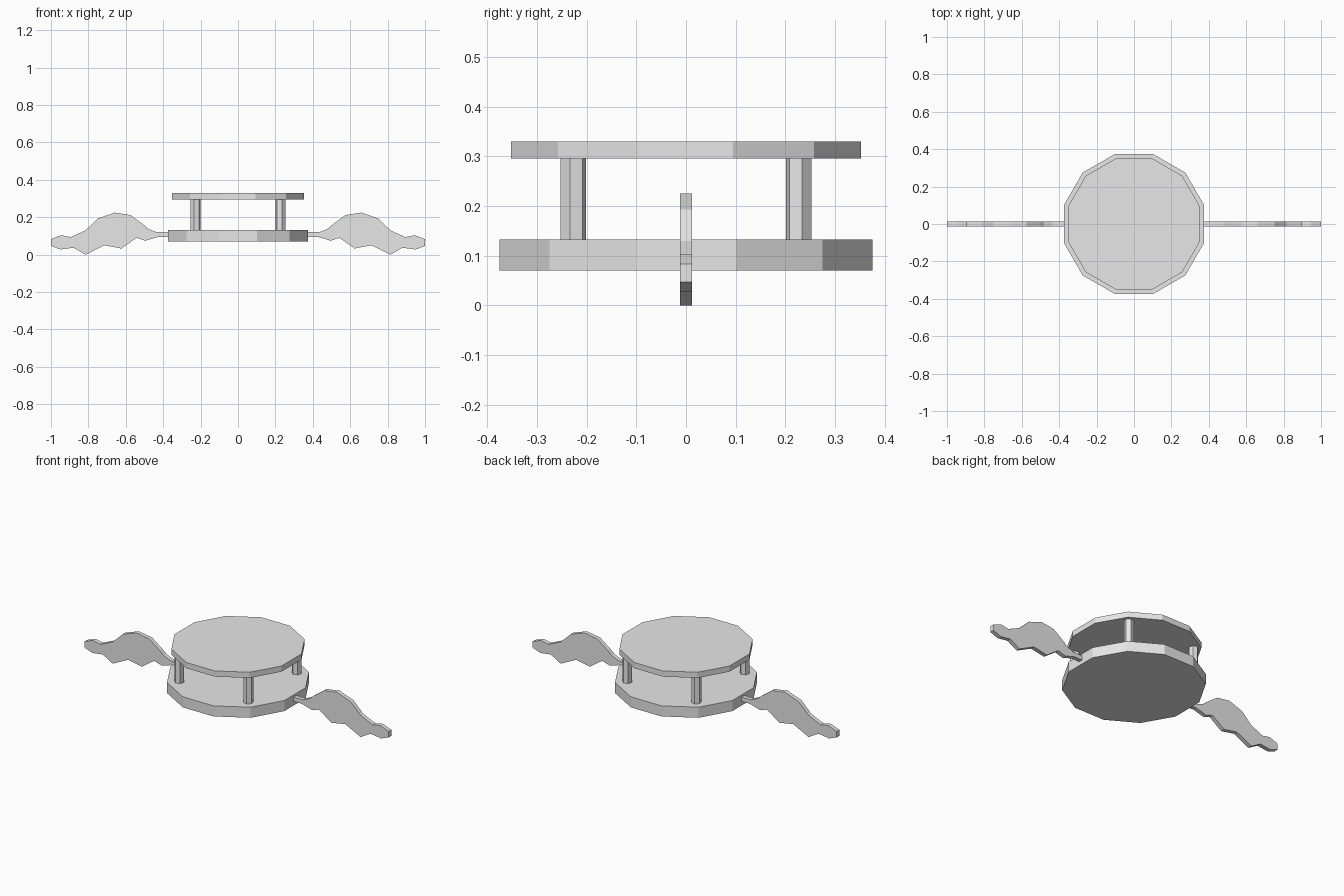
import bpy
import bmesh
from math import cos, sin, pi
from mathutils import Vector

cube = bpy.data.objects.get("Cube")
if cube:
    bpy.data.objects.remove(cube, do_unlink=True)

# Single stone colour
stone = bpy.data.materials.new("pale_grey_stone")
stone.use_nodes = True
stone.diffuse_color = (0.8, 0.8, 0.8, 1)
stone.node_tree.nodes["Principled BSDF"].inputs["Base Color"].default_value = (0.8, 0.8, 0.8, 1)


def add_prisms(name, outlines, place, direction):
    """Extrude flat outlines into closed solids, all in one object."""
    bm = bmesh.new()
    for outline in outlines:
        face = bm.faces.new([bm.verts.new(place(*p)) for p in outline])
        grown = bmesh.ops.extrude_face_region(bm, geom=[face], use_keep_orig=True)
        verts = [g for g in grown["geom"] if isinstance(g, bmesh.types.BMVert)]
        bmesh.ops.translate(bm, verts=verts, vec=direction)
    bmesh.ops.recalc_face_normals(bm, faces=bm.faces)
    mesh = bpy.data.meshes.new(name)
    bm.to_mesh(mesh)
    bm.free()
    mesh.materials.append(stone)
    obj = bpy.data.objects.new(name, mesh)
    bpy.context.collection.objects.link(obj)
    return obj


def clip_to_disc(outline, apothem, sides=12):
    """Trim an outline to a regular polygon with flat sides on the axes."""
    pts = [Vector(p) for p in outline]
    for i in range(sides):
        n = Vector((cos(2 * pi * i / sides), sin(2 * pi * i / sides)))
        kept = []
        for a, b in zip(pts, pts[1:] + pts[:1]):
            da, db = a.dot(n) - apothem, b.dot(n) - apothem
            if da <= 0:
                kept.append(a)
            if (da < 0 < db) or (db < 0 < da):
                kept.append(a.lerp(b, da / (da - db)))
        pts = kept
    return pts


# Crack junctions inside the disc (lower case) and beyond its rim (upper case)
J = {
    "a": (-.107, .094), "b": (.096, .147), "t": (.18, .067), "d": (-.053, -.094),
    "e": (.043, -.067), "f": (.123, -.206), "g": (-.09, -.152), "h": (.07, -.307),
    "P": (-.66, .29), "Q": (.09, .7), "C": (.6, -.09), "D": (.6, .01),
    "R": (-.73, -.36), "S": (.04, -.6),
    "W": (-.6, .7), "X": (.7, .7), "Y": (.7, -.6), "Z": (-.73, -.6), "c": (.345, -.045),
}
CELLS = ["PabQW", "QbtcCX", "CcfhSY", "abtcfed", "defhg", "RghSZ", "PadgR"]


def cracked_disc(name, apothem, bottom, top):
    scale = apothem / 0.352
    cells = [clip_to_disc([Vector(J[k]) * scale for k in cell], apothem) for cell in CELLS]
    add_prisms(name, cells, lambda x, y: (x, y, bottom), (0, 0, top - bottom))


cracked_disc("lower_disc", 0.375, 0.07, 0.133)
cracked_disc("upper_disc", 0.352, 0.296, 0.33)

# Four six-sided pillars, each turned to face outward
for i, name in enumerate(("back_left", "back_right", "front_right", "front_left")):
    angle = pi / 4 + i * pi / 2
    cx, cy = 0.321 * cos(angle), 0.321 * sin(angle)
    ring = [(cx + 0.027 * cos(angle + pi / 6 + k * pi / 3),
             cy + 0.027 * sin(angle + pi / 6 + k * pi / 3)) for k in range(6)]
    add_prisms(name + "_pillar", [ring], lambda x, y: (x, y, 0.133), (0, 0, 0.163))

# Flat wavy wings, mirrored left and right
WING = [(.37, .12), (.435, .12), (.485, .141), (.5, .157), (.575, .212), (.66, .225), (.75, .193),
        (.815, .13), (.895, .094), (.945, .104), (1, .083), (1, .047), (.95, .028),
        (.88, .037), (.815, 0), (.714, .05), (.623, .033), (.543, .09), (.495, .075),
        (.43, .094), (.37, .094)]
for side, name in ((1, "left_wing"), (-1, "right_wing")):
    add_prisms(name, [WING], lambda x, z: (side * x, -0.0125, z), (0, 0.025, 0))
